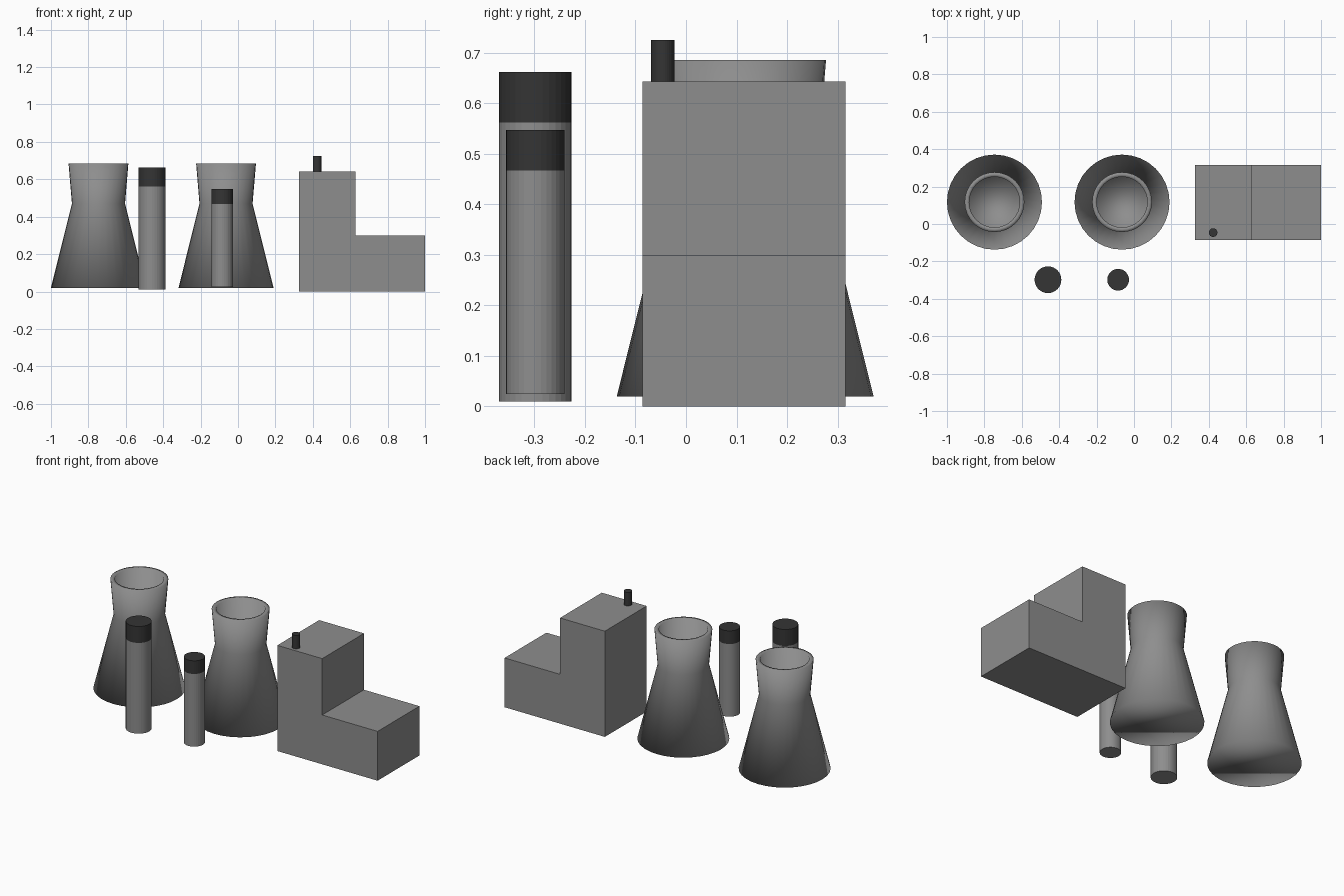
import bpy
import bmesh
import math

if "Cube" in bpy.data.objects:
    bpy.data.objects.remove(bpy.data.objects["Cube"], do_unlink=True)

SIDES = 32


def make_material(name, value):
    mat = bpy.data.materials.new(name)
    mat.use_nodes = True
    colour = (value, value, value, 1)
    mat.diffuse_color = colour
    mat.node_tree.nodes["Principled BSDF"].inputs["Base Color"].default_value = colour
    return mat


concrete = make_material("concrete grey", 0.27)
soot = make_material("soot black", 0.035)


def finish(name, bm, mats, location, smooth=False):
    bmesh.ops.recalc_face_normals(bm, faces=bm.faces)
    for face in bm.faces:
        face.smooth = smooth
    mesh = bpy.data.meshes.new(name)
    bm.to_mesh(mesh)
    bm.free()
    for mat in mats:
        mesh.materials.append(mat)
    obj = bpy.data.objects.new(name, mesh)
    obj.location = location
    bpy.context.collection.objects.link(obj)
    return obj


def revolve(name, profile, mats, x, y, smooth=False, dark_from=None):
    """Closed solid of revolution from (radius, height) rings, capped at both ends."""
    bm = bmesh.new()
    rings = []
    for r, z in profile:
        rings.append([bm.verts.new((r * math.cos(a), r * math.sin(a), z))
                      for a in (math.tau * i / SIDES for i in range(SIDES))])
    for low, high in zip(rings, rings[1:]):
        for i in range(SIDES):
            j = (i + 1) % SIDES
            bm.faces.new((low[i], low[j], high[j], high[i]))
    bm.faces.new(rings[0])
    bm.faces.new(rings[-1])
    if dark_from is not None:
        for face in bm.faces:
            if face.calc_center_median().z > dark_from:
                face.material_index = 1
    return finish(name, bm, mats, (x, y, 0), smooth)


# Cooling towers: flared base, narrow waist, open mouth with a recessed floor
tower_profile = [(0.254, 0.02), (0.142, 0.47), (0.16, 0.685),
                 (0.135, 0.685), (0.135, 0.4)]
for name, x in (("cooling_tower_right", -0.746), ("cooling_tower_left", -0.064)):
    revolve(name, tower_profile, [concrete], x, 0.117, smooth=True)

# Chimneys with dark top bands
for name, x, r, base, band, top in (
        ("tall_chimney", -0.46, 0.0715, 0.01, 0.562, 0.662),
        ("short_chimney", -0.085, 0.058, 0.025, 0.467, 0.547)):
    revolve(name, [(r, base), (r, band), (r, top)], [concrete, soot],
            x, -0.298, dark_from=band)

# Stepped main building: L-shaped outline extruded front to back
bm = bmesh.new()
outline = [(0.325, 0), (1, 0), (1, 0.3), (0.627, 0.3), (0.627, 0.643), (0.325, 0.643)]
front = bm.faces.new([bm.verts.new((x, -0.086, z)) for x, z in outline])
extruded = bmesh.ops.extrude_face_region(bm, geom=[front], use_keep_orig=True)
bmesh.ops.translate(bm, vec=(0, 0.402, 0),
                    verts=[v for v in extruded["geom"] if isinstance(v, bmesh.types.BMVert)])
finish("stepped_building", bm, [concrete], (0, 0, 0))

# Small exhaust pipe on the roof
revolve("roof_pipe", [(0.023, 0.643), (0.023, 0.725)], [soot], 0.423, -0.046)
